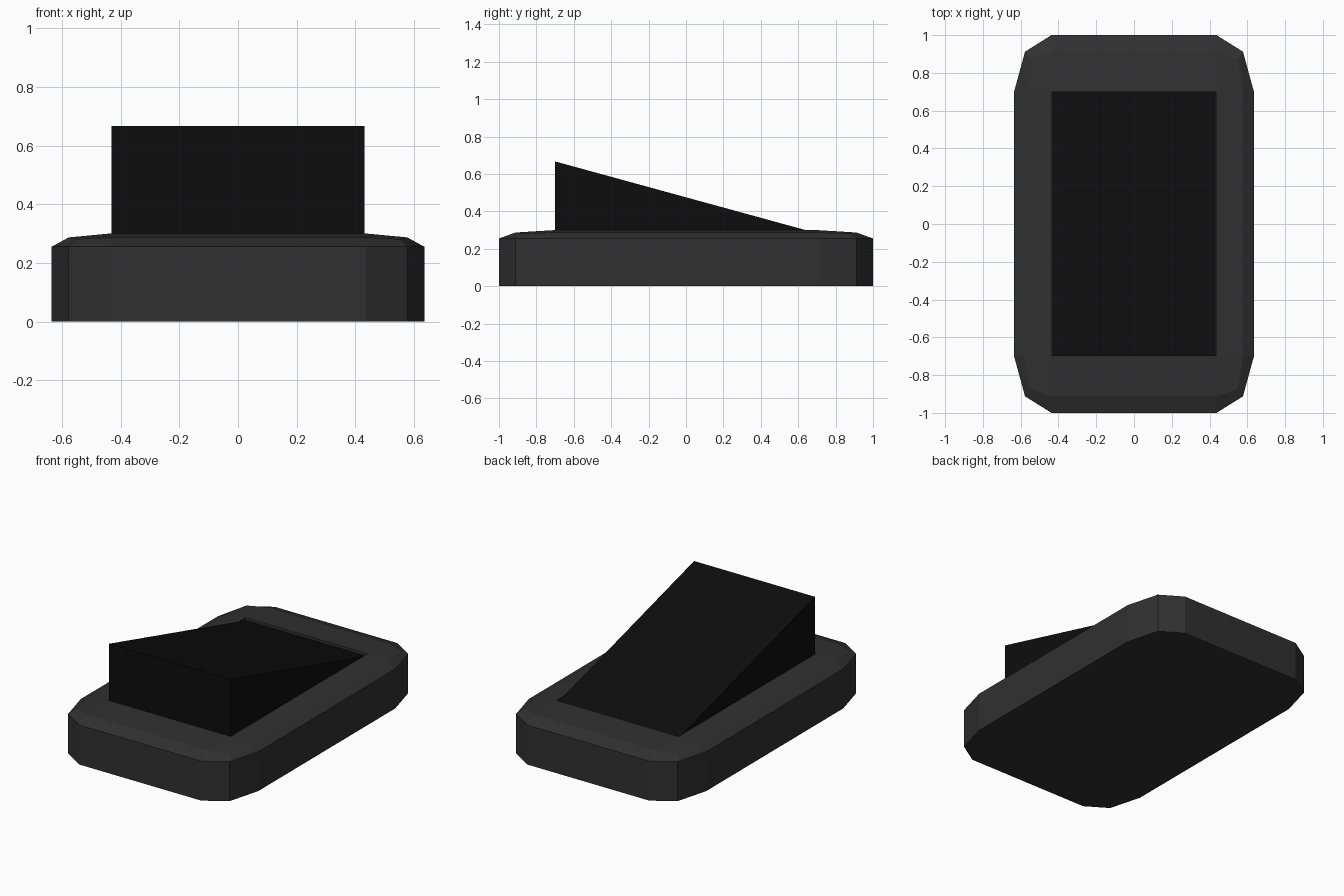
import bpy, bmesh, math

if "Cube" in bpy.data.objects:
    bpy.data.objects.remove(bpy.data.objects["Cube"])


def paint(obj, name, grey):
    mat = bpy.data.materials.new(name)
    mat.diffuse_color = (grey, grey, grey, 1)
    mat.use_nodes = True
    mat.node_tree.nodes["Principled BSDF"].inputs["Base Color"].default_value = mat.diffuse_color
    obj.data.materials.append(mat)


def finish(bm, name):
    bmesh.ops.recalc_face_normals(bm, faces=bm.faces)
    mesh = bpy.data.meshes.new(name)
    bm.to_mesh(mesh)
    bm.free()
    obj = bpy.data.objects.new(name, mesh)
    bpy.context.collection.objects.link(obj)
    return obj


# Opening half size and rounding radii of the frame
AX, AY = 0.437, 0.70
RX, RY = 0.198, 0.30
S = math.sqrt(0.5)
T = math.sqrt(1 / 3)
SHOULDER, RISE = 0.255, 0.045


def ring(bm, corner):
    """Mirror one corner's (x, y, z) points into a closed loop of vertices."""
    loop = []
    for sx, sy in ((1, 1), (1, -1), (-1, -1), (-1, 1)):
        pts = corner if sx * sy > 0 else corner[::-1]
        loop += [bm.verts.new((sx * x, sy * y, z)) for x, y, z in pts]
    return loop


def bridge(bm, a, b):
    n = len(a)
    for i in range(n):
        j = (i + 1) % n
        bm.faces.new((a[i], a[j], b[j], b[i]))


# Frame: faceted rounded housing with a rectangular recess
bm = bmesh.new()
outline = [(AX, AY + RY), (AX + S * RX, AY + S * RY), (AX + RX, AY)]
bottom = ring(bm, [(x, y, 0) for x, y in outline])
shoulder = ring(bm, [(x, y, SHOULDER) for x, y in outline])
bevel = ring(bm, [(AX, AY + S * RY, SHOULDER + S * RISE),
                  (AX + T * RX, AY + T * RY, SHOULDER + T * RISE),
                  (AX + S * RX, AY, SHOULDER + S * RISE)])
rim = ring(bm, [(AX, AY, SHOULDER + RISE)])
floor = ring(bm, [(AX, AY, 0.2)])
bm.faces.new(bottom)
bridge(bm, bottom, shoulder)
bridge(bm, shoulder, bevel)
for c in range(4):
    d = (c + 1) % 4
    bm.faces.new(bevel[3 * c:3 * c + 3] + [rim[c]])
    bm.faces.new((bevel[3 * c + 2], bevel[3 * d], rim[d], rim[c]))
bridge(bm, rim, floor)
bm.faces.new(floor)
paint(finish(bm, "switch_frame"), "frame_grey", 0.03)

# Rocker: wedge extruded across x, its low end dipping into the recess
bm = bmesh.new()
profile = [(-0.70, 0.2), (0.698, 0.2), (0.698, 0.284), (-0.70, 0.667)]
face = bm.faces.new([bm.verts.new((-0.432, y, z)) for y, z in profile])
side = bmesh.ops.extrude_face_region(bm, geom=[face])["geom"]
bmesh.ops.translate(bm, vec=(0.864, 0, 0),
                    verts=[v for v in side if isinstance(v, bmesh.types.BMVert)])
paint(finish(bm, "rocker"), "rocker_black", 0.004)
